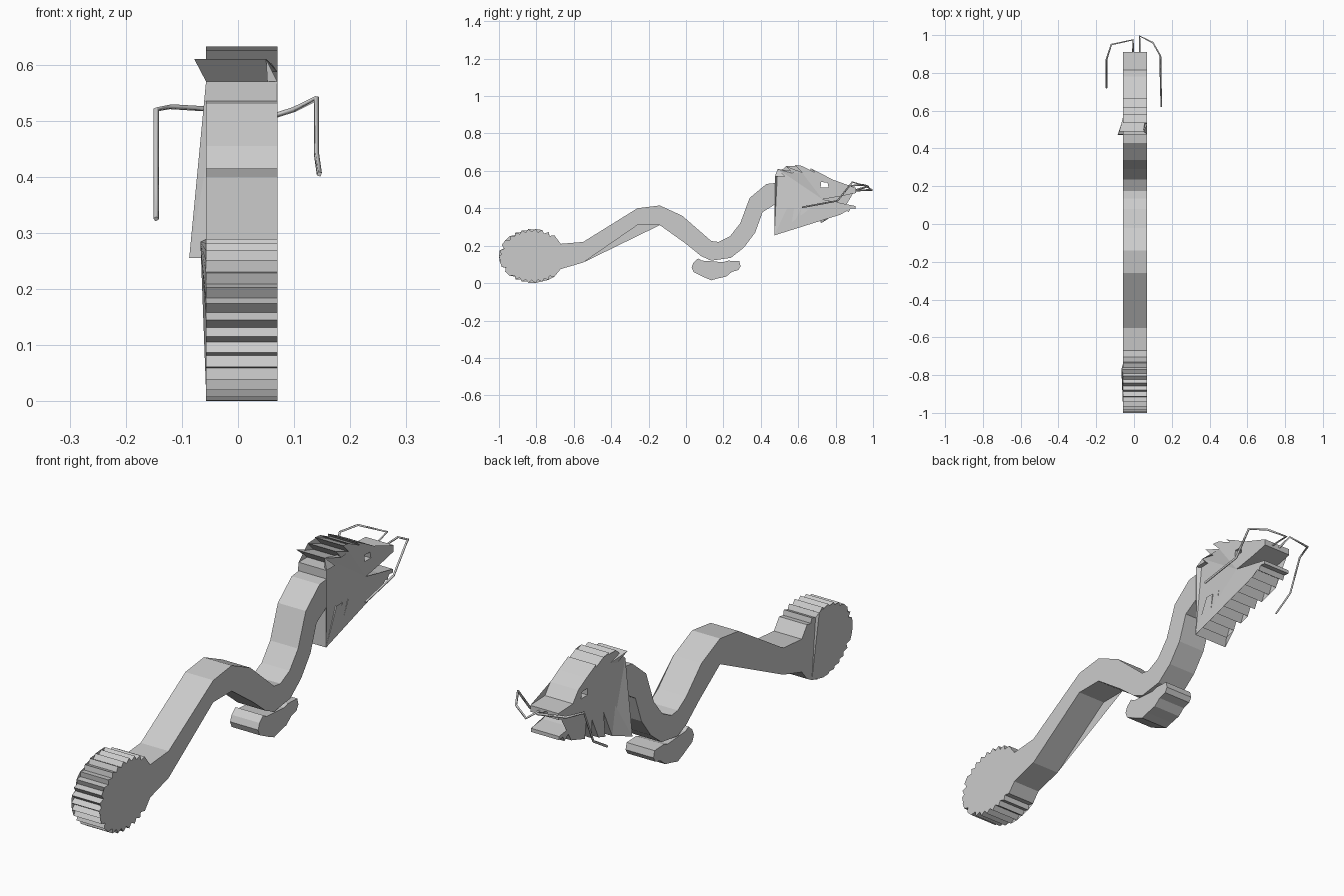
import bpy
import bmesh
import math
from mathutils import Vector

if "Cube" in bpy.data.objects:
    bpy.data.objects.remove(bpy.data.objects["Cube"], do_unlink=True)

RIGHT, LEFT = -0.057, 0.07

clay = bpy.data.materials.new("plain_grey")
clay.use_nodes = True
grey = (0.6, 0.6, 0.6, 1.0)
clay.diffuse_color = grey
clay.node_tree.nodes["Principled BSDF"].inputs["Base Color"].default_value = grey


def prism(name, outline, right=RIGHT, left=LEFT, leans=()):
    """Extrude a side outline across the width; leans shift chosen spike tips sideways."""
    bm = bmesh.new()
    near = [bm.verts.new((right, y, z)) for y, z in outline]
    far = [bm.verts.new((left, y, z)) for y, z in outline]
    for y, z, shift_right, shift_left in leans:
        index = min(range(len(outline)),
                    key=lambda i: (Vector(outline[i]) - Vector((y, z))).length)
        near[index].co.x += shift_right
        far[index].co.x += shift_left
    caps = [bm.faces.new(near), bm.faces.new(far[::-1])]
    count = len(outline)
    for i in range(count):
        j = (i + 1) % count
        bm.faces.new((near[i], far[i], far[j], near[j]))
    bmesh.ops.triangulate(bm, faces=caps, ngon_method='EAR_CLIP')
    bmesh.ops.recalc_face_normals(bm, faces=bm.faces)
    mesh = bpy.data.meshes.new(name)
    bm.to_mesh(mesh)
    bm.free()
    mesh.materials.append(clay)
    obj = bpy.data.objects.new(name, mesh)
    bpy.context.collection.objects.link(obj)
    return obj


def serrate(root_start, root_end, tip_start, tip_end, count):
    """Alternate notch and spike points between two straight guide lines."""
    points = []
    for i in range(count):
        t = i / (count - 1)
        points.append(tuple(Vector(root_start).lerp(Vector(root_end), t)))
        points.append(tuple(Vector(tip_start).lerp(Vector(tip_end), t)))
    return points


def whisker(name, path):
    """Thin square-section feeler along a bent path."""
    curve = bpy.data.curves.new(name, 'CURVE')
    curve.dimensions = '3D'
    curve.bevel_depth = 0.005
    curve.bevel_resolution = 0
    curve.use_fill_caps = True
    spline = curve.splines.new('POLY')
    spline.points.add(len(path) - 1)
    for point, co in zip(spline.points, path):
        point.co = (*co, 1)
    curve.materials.append(clay)
    bpy.context.collection.objects.link(bpy.data.objects.new(name, curve))


# Winding body
back = [(-.67, .21), (-.55, .22), (-.26, .40), (-.14, .415), (-.02, .36), (.08, .26),
        (.135, .225), (.175, .22), (.235, .25), (.29, .32), (.34, .455), (.43, .53),
        (.475, .535)]
belly = [(.475, .42), (.41, .38), (.37, .27), (.31, .19), (.24, .135), (.135, .12),
         (.08, .145), (0, .21), (-.14, .31), (-.26, .31), (-.55, .11), (-.67, .075)]
prism("body", back + belly)

# Spiky fan tail
fan = []
steps = 44
for i in range(steps + 1):
    angle = math.radians(50 + 260 * i / steps)
    reach = 1.0 if i % 2 == 0 else 0.89
    fan.append((-.82 + .18 * reach * math.cos(angle), .145 + .145 * reach * math.sin(angle)))
prism("tail_fan", [back[0]] + fan + [belly[-1]], leans=[(-.77, .285, -.01, 0)])

# Head: mane, snout, open mouth and beard
mane = [(.475, .57), (.53, .57), (.49, .61), (.57, .587), (.535, .625), (.62, .592),
        (.58, .632), (.66, .597), (.615, .628), (.69, .592), (.665, .615)]
snout = [(.725, .585), (.78, .555), (.815, .512), (.91, .508), (.91, .482), (.83, .465)]
jaw = [(.73, .448), (.83, .422), (.905, .412), (.905, .397)]
beard = serrate((.88, .4), (.54, .40), (.87, .38), (.472, .255), 10)
head = prism("head", [back[-1]] + mane + snout + jaw + beard + [belly[0]],
             leans=[(.49, .61, -.021, -.02), (.472, .255, -.03, 0)])

# Eye socket
cutter = prism("eye_cutter", [(.72, .512), (.722, .54), (.757, .538), (.762, .512)],
               right=-0.2, left=0.2)
cutter.hide_render = True
cut = head.modifiers.new("eye_cut", 'BOOLEAN')
cut.operation = 'DIFFERENCE'
cut.solver = 'EXACT'
cut.object = cutter
bpy.context.view_layer.objects.active = head
bpy.ops.object.modifier_apply(modifier=cut.name)
bpy.data.objects.remove(cutter, do_unlink=True)

# Clawed foot under the belly
foot = [(.03, .085), (.04, .11), (.065, .132), (.085, .12), (.13, .117), (.2, .112),
        (.225, .12), (.285, .117), (.292, .09), (.28, .07), (.245, .06), (.215, .035),
        (.17, .025), (.135, .015), (.1, .03), (.07, .045), (.04, .06)]
prism("foot", foot)

# Whiskers
whisker("left_whisker", [(.03, .9, .495), (.03, .995, .498), (.1, .96, .52), (.14, .89, .54),
                         (.14, .81, .44), (.145, .62, .405)])
whisker("right_whisker", [(-.005, .9, .495), (-.005, .975, .518), (-.12, .95, .525),
                          (-.146, .87, .52), (-.146, .81, .38), (-.146, .72, .325)])
